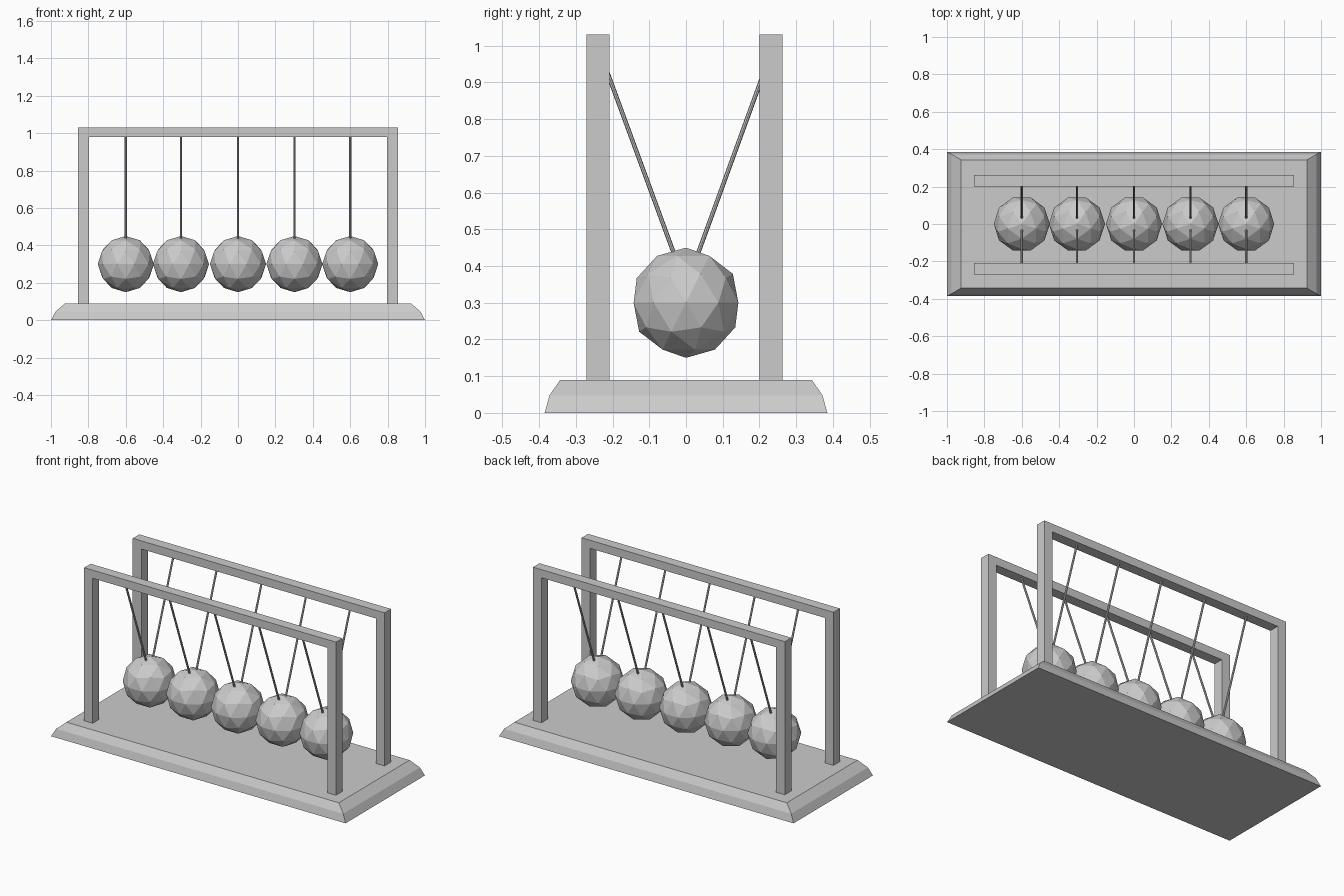
import bpy, bmesh, math
from mathutils import Vector

if "Cube" in bpy.data.objects:
    bpy.data.objects.remove(bpy.data.objects["Cube"])


def finish(name, bm):
    bmesh.ops.recalc_face_normals(bm, faces=bm.faces[:])
    mesh = bpy.data.meshes.new(name)
    bm.to_mesh(mesh)
    bm.free()
    obj = bpy.data.objects.new(name, mesh)
    bpy.context.collection.objects.link(obj)
    return obj


# Base plinth: stacked rectangles giving a two-step chamfer
def make_base():
    bm = bmesh.new()
    rings = []
    for hx, hy, z in [(1.0, 0.385, 0.0), (0.975, 0.372, 0.047), (0.925, 0.343, 0.09)]:
        rings.append([bm.verts.new((sx * hx, sy * hy, z))
                      for sx, sy in [(-1, -1), (1, -1), (1, 1), (-1, 1)]])
    bm.faces.new(rings[0])
    bm.faces.new(rings[-1])
    for a, b in zip(rings, rings[1:]):
        for i in range(4):
            j = (i + 1) % 4
            bm.faces.new((a[i], a[j], b[j], b[i]))
    finish("base", bm)


# Upside-down U frame: flat outline extruded along y
def make_frame(name, y0, y1):
    half = [(0.797, 0.98), (0.797, 0.09), (0.855, 0.09), (0.855, 1.03)]
    outline = half + [(-x, z) for x, z in reversed(half)]
    bm = bmesh.new()
    face = bm.faces.new([bm.verts.new((x, y0, z)) for x, z in outline])
    new = bmesh.ops.extrude_face_region(bm, geom=[face], use_keep_orig=True)["geom"]
    bmesh.ops.translate(bm, vec=(0, y1 - y0, 0),
                        verts=[v for v in new if isinstance(v, bmesh.types.BMVert)])
    finish(name, bm)


# Thin rod between two points
def make_string(name, a, b, radius=0.006):
    a, b = Vector(a), Vector(b)
    bpy.ops.mesh.primitive_cylinder_add(vertices=8, radius=radius, depth=(b - a).length,
                                        location=(a + b) / 2)
    obj = bpy.context.object
    obj.name = name
    obj.rotation_euler = (b - a).to_track_quat('Z', 'Y').to_euler()


make_base()
make_frame("front_frame", -0.271, -0.209)
make_frame("back_frame", 0.2, 0.263)

# Five faceted balls, each hung from both frames
for i, x in enumerate([-0.6, -0.305, 0.0, 0.302, 0.6], 1):
    bpy.ops.mesh.primitive_ico_sphere_add(subdivisions=2, radius=0.15, location=(x, 0, 0.3),
                                          rotation=(0, 0, -math.pi / 2))
    bpy.context.object.name = f"ball_{i}"
    make_string(f"front_string_{i}", (x, -0.024, 0.41), (x, -0.236, 0.987))
    make_string(f"back_string_{i}", (x, 0.024, 0.41), (x, 0.234, 0.987))
